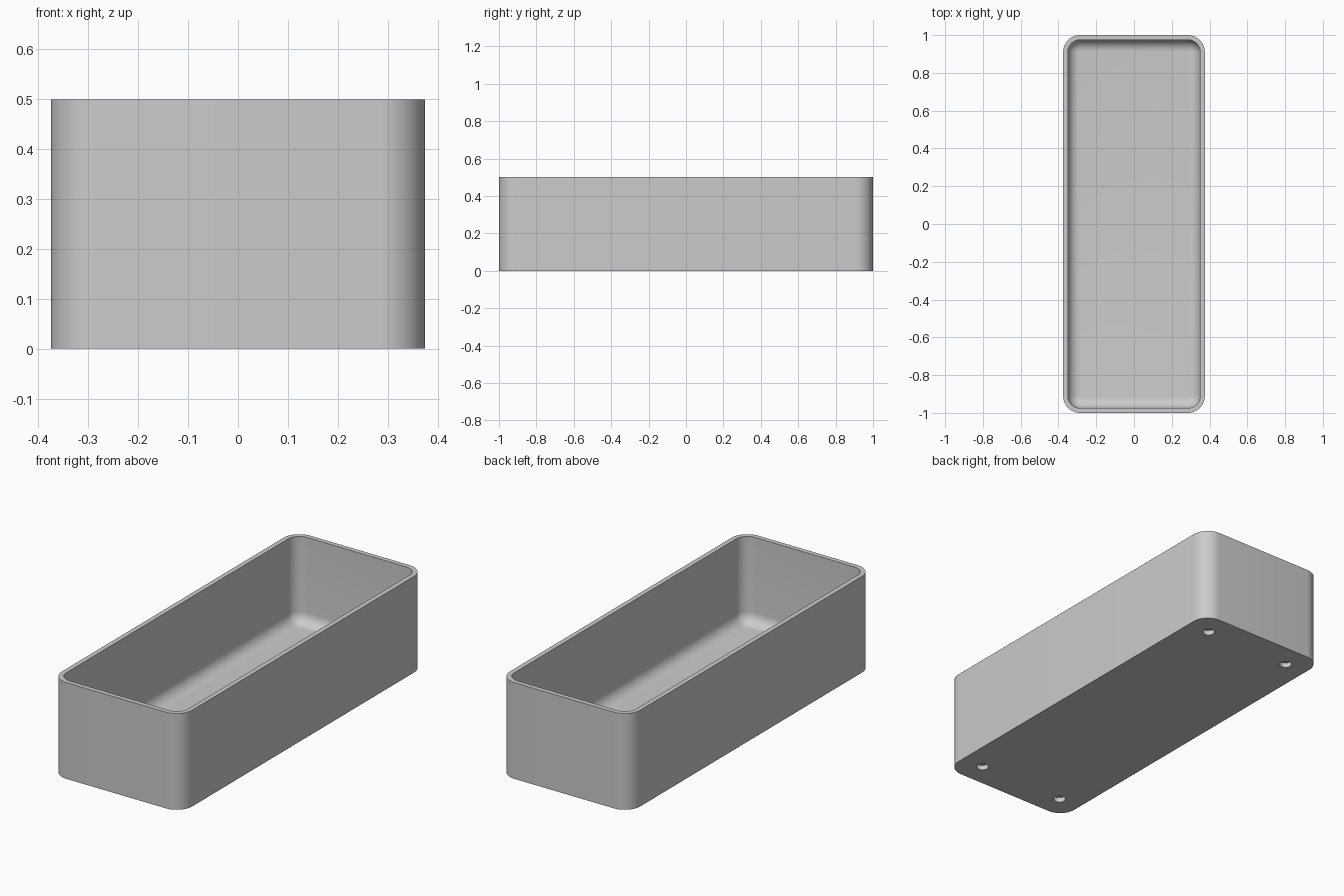
import bpy, bmesh
from math import sin, cos, pi, radians

old = bpy.data.objects.get("Cube")
if old:
    bpy.data.objects.remove(old, do_unlink=True)

HALF_X, HALF_Y, HEIGHT = 0.375, 1.0, 0.5
CORNER, WALL, FLOOR, FILLET = 0.09, 0.025, 0.05, 0.06
STEPS = 12

grey = bpy.data.materials.new("light_grey")
grey.use_nodes = True
colour = (0.6, 0.6, 0.6, 1)
grey.diffuse_color = colour
grey.node_tree.nodes["Principled BSDF"].inputs["Base Color"].default_value = colour


def rounded_ring(bm, inset, z):
    """Loop of a rounded rectangle, drawn in from the outer outline."""
    r = CORNER - inset
    verts = []
    for i, (sx, sy) in enumerate([(1, 1), (-1, 1), (-1, -1), (1, -1)]):
        for k in range(STEPS + 1):
            a = (i + k / STEPS) * pi / 2
            verts.append(bm.verts.new((sx * (HALF_X - CORNER) + r * cos(a),
                                       sy * (HALF_Y - CORNER) + r * sin(a), z)))
    return verts


# Tray: outer wall, rim, inner wall, floor fillet
profile = [(0, 0), (0, HEIGHT), (WALL, HEIGHT)]
for k in range(9):
    a = k / 8 * pi / 2
    profile.append((WALL + FILLET * (1 - cos(a)), FLOOR + FILLET * (1 - sin(a))))

bm = bmesh.new()
rings = [rounded_ring(bm, inset, z) for inset, z in profile]
for low, high in zip(rings, rings[1:]):
    for i in range(len(low)):
        j = (i + 1) % len(low)
        bm.faces.new((low[i], low[j], high[j], high[i]))
bm.faces.new(rings[0][::-1])
bm.faces.new(rings[-1])
bmesh.ops.recalc_face_normals(bm, faces=bm.faces)
mesh = bpy.data.meshes.new("tray")
bm.to_mesh(mesh)
bm.free()
mesh.materials.append(grey)
tray = bpy.data.objects.new("tray", mesh)
bpy.context.collection.objects.link(tray)

# Four blind foot holes in the underside
for sx in (-1, 1):
    for sy in (-1, 1):
        bpy.ops.mesh.primitive_cylinder_add(vertices=32, radius=0.03, depth=0.05,
                                            location=(sx * 0.25, sy * 0.875, 0))
        cutter = bpy.context.object
        cutter.name = "foot_hole_cutter"
        cutter.data.materials.append(grey)
        cutter.hide_render = True
        cutter.display_type = 'WIRE'
        cut = tray.modifiers.new("foot_hole", 'BOOLEAN')
        cut.operation = 'DIFFERENCE'
        cut.solver = 'EXACT'
        cut.object = cutter

# Apply the cuts and remove the cutters
bpy.ops.object.select_all(action='DESELECT')
tray.select_set(True)
bpy.context.view_layer.objects.active = tray
for cut in list(tray.modifiers):
    cutter = cut.object
    bpy.ops.object.modifier_apply(modifier=cut.name)
    bpy.data.objects.remove(cutter, do_unlink=True)
bpy.ops.object.shade_smooth_by_angle(angle=radians(30))
